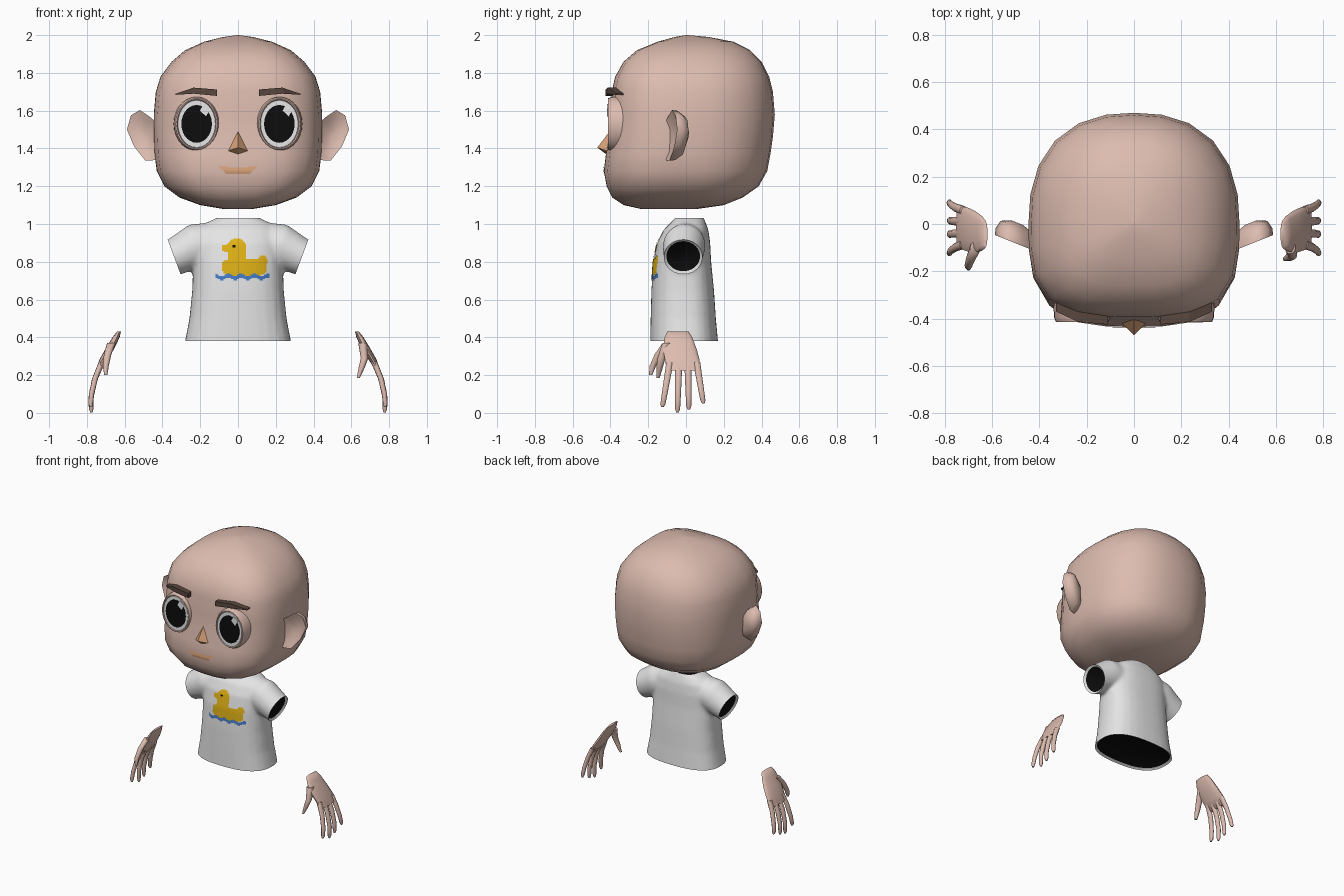
import bpy, bmesh, math
from mathutils import Vector
from mathutils.bvhtree import BVHTree

if "Cube" in bpy.data.objects:
    bpy.data.objects.remove(bpy.data.objects["Cube"])


def material(name, rgb):
    m = bpy.data.materials.new(name)
    m.diffuse_color = (*rgb, 1)
    m.use_nodes = True
    m.node_tree.nodes["Principled BSDF"].inputs["Base Color"].default_value = m.diffuse_color
    return m


skin = material("skin", (0.72, 0.50, 0.43))
cloth = material("shirt_white", (0.78, 0.78, 0.78))
eye_white = material("eye_white", (0.85, 0.85, 0.85))
black = material("black", (0.004, 0.004, 0.004))
brown = material("brow_brown", (0.10, 0.062, 0.048))
tan = material("nose_tan", (0.68, 0.36, 0.19))
yellow = material("duck_yellow", (0.74, 0.44, 0.008))
blue = material("water_blue", (0.06, 0.20, 0.56))


def finish(name, bm, mats, angle=50):
    me = bpy.data.meshes.new(name)
    bm.to_mesh(me)
    bm.free()
    for m in mats:
        me.materials.append(m)
    if angle:
        me.shade_smooth()
        me.set_sharp_from_angle(angle=math.radians(angle))
    ob = bpy.data.objects.new(name, me)
    bpy.context.collection.objects.link(ob)
    return ob


def loft(name, tubes, mat, angle=50):
    """Skin each list of rings into a closed capped tube."""
    bm = bmesh.new()
    for rings in tubes:
        rows = [[bm.verts.new(p) for p in r] for r in rings]
        n = len(rows[0])
        for a, b in zip(rows, rows[1:]):
            for i in range(n):
                j = (i + 1) % n
                bm.faces.new((a[i], a[j], b[j], b[i]))
        bm.faces.new(rows[0])
        bm.faces.new(rows[-1])
    bmesh.ops.recalc_face_normals(bm, faces=bm.faces)
    return finish(name, bm, [mat], angle)


def ring(cx, z, w, yf, yb, nf=2, nb=2, count=24, cy=0.0):
    """Horizontal superellipse with separate front and back depth."""
    pts = []
    for i in range(count):
        a = 2 * math.pi * i / count
        c, s = math.cos(a), math.sin(a)
        n = nf if s < 0 else nb
        k = (abs(c) ** n + abs(s) ** n) ** (-1 / n)
        pts.append((cx + w * c * k, cy + s * k * (cy - yf if s < 0 else yb - cy), z))
    return pts


def oval(cx, cz, y, rx, rz, count=28):
    return [(cx + rx * math.cos(2 * math.pi * i / count), y,
             cz + rz * math.sin(2 * math.pi * i / count)) for i in range(count)]


def surface(ob):
    deps = bpy.context.evaluated_depsgraph_get()
    return BVHTree.FromObject(ob, deps)


def decal(name, tree, mats, rule, x0, x1, z0, z1, step):
    """Thin patch of small cells laid on a front surface; rule picks the colour."""
    bm = bmesh.new()
    verts = {}

    def vert(i, k):
        if (i, k) not in verts:
            p = tree.ray_cast(Vector((x0 + i * step, -2, z0 + k * step)), Vector((0, 1, 0)))[0]
            verts[i, k] = bm.verts.new((p.x, p.y - 0.004, p.z))
        return verts[i, k]

    for i in range(round((x1 - x0) / step)):
        for k in range(round((z1 - z0) / step)):
            m = rule(x0 + (i + 0.5) * step, z0 + (k + 0.5) * step)
            if m is not None:
                f = bm.faces.new((vert(i, k), vert(i + 1, k), vert(i + 1, k + 1), vert(i, k + 1)))
                f.material_index = m
    return finish(name, bm, mats)


# Head
head_rows = [(1.08, .08, -.24, .06), (1.10, .20, -.33, .20), (1.14, .31, -.39, .30),
             (1.20, .39, -.42, .385), (1.28, .43, -.435, .43), (1.37, .442, -.424, .447),
             (1.46, .446, -.408, .46), (1.58, .446, -.395, .47), (1.70, .435, -.393, .46),
             (1.78, .41, -.375, .44), (1.86, .35, -.33, .40), (1.92, .28, -.26, .34),
             (1.965, .18, -.15, .25), (1.99, .08, -.06, .12), (2.0, .005, 0, .01)]
head = loft("head", [[ring(0, z, w, f, b, 3.3, 2.4, cy=(0 if w > .1 else (f + b) / 2))
                      for z, w, f, b in head_rows]], skin, 80)

# Ears, eyes and brows on both sides
ear_outline = [(.41, 1.34), (.49, 1.335), (.55, 1.41), (.588, 1.5), (.567, 1.575),
               (.52, 1.603), (.47, 1.57), (.41, 1.52)]
for s, side in ((-1, "left"), (1, "right")):
    ear = []
    for k, dy in ((.25, .03), (.7, .015), (1, 0), (.97, .03), (.75, .07), (.3, .09)):
        row = []
        for px, pz in ear_outline:
            x, z = .49 + (px - .49) * k, 1.47 + (pz - 1.47) * k
            row.append((s * x, -.11 + (x - .43) * .4 + dy, z))
        ear.append(row)
    loft(side + "_ear", [ear], skin, 70)

    ex = s * .219
    loft(side + "_eye_rim", [[oval(ex, 1.53, y, rx, rz) for y, rx, rz in (
        (-.33, .122, .145), (-.395, .119, .143), (-.414, .111, .135), (-.414, .104, .13),
        (-.406, .10, .126))]], skin)
    loft(side + "_eye_white", [[oval(ex, 1.53, -.40, .102, .128),
                                oval(ex, 1.53, -.411, .099, .125)]], eye_white)
    loft(side + "_pupil", [[oval(ex, 1.53, y, .081, .10) for y in (-.409, -.414)]], black)
    loft(side + "_eye_glint", [[[(ex + .042 + dx, y, 1.605 + dz) for dx, dz in
                                 ((-.025, -.005), (.008, -.035), (.03, .005), (-.005, .03))]
                                for y in (-.412, -.417)]], eye_white, 0)
    brow = [[(s * x, y, lo), (s * x, y + .06, lo), (s * x, y + .06, hi), (s * x, y, hi)]
            for x, lo, hi, y in ((.11, 1.678, 1.712, -.425), (.235, 1.69, 1.722, -.414),
                                 (.33, 1.684, 1.69, -.37))]
    loft(side + "_brow", [brow], brown, 0)

# Nose: faceted pyramid
bm = bmesh.new()
tip, top, low, lft, rgt = [bm.verts.new(p) for p in (
    (0, -.47, 1.405), (0, -.40, 1.495), (0, -.41, 1.36), (-.066, -.405, 1.382), (.066, -.405, 1.382))]
for f in ((tip, top, lft), (tip, rgt, top), (tip, lft, low), (tip, low, rgt), (top, rgt, low, lft)):
    bm.faces.new(f)
bmesh.ops.recalc_face_normals(bm, faces=bm.faces)
finish("nose", bm, [tan], 0)

# Mouth
decal("mouth", surface(head), [tan],
      lambda x, z: 0 if z > 1.265 + max(0, abs(x) - .065) * 1.1 and
      z < 1.298 + .08 * abs(x) else None, -.1, .1, 1.26, 1.31, .005)

# Shirt: torso and sleeves fused, then trimmed at the openings
torso = [ring(0, z, w, f, b, 2.6, 2.6, 32) for z, w, f, b in (
    (.34, .287, -.192, .172), (.38, .28, -.189, .169), (.50, .257, -.187, .158),
    (.65, .242, -.183, .148), (.80, .237, -.173, .133), (.90, .235, -.153, .128),
    (.97, .21, -.118, .118), (1.01, .16, -.078, .103), (1.045, .085, -.045, .088))]
parts = [torso]
for s in (-1, 1):
    sleeve = []
    for cx, cy, cz, ry, ru in ((.08, 0, .90, .10, .12), (.22, -.01, .885, .113, .118),
                               (.338, -.015, .825, .103, .098), (.40, -.015, .80, .10, .095)):
        sleeve.append([(s * (cx + .35 * ru * math.sin(t)), cy + ry * math.cos(t),
                        cz + .94 * ru * math.sin(t))
                       for t in [2 * math.pi * i / 24 for i in range(24)]])
    parts.append(sleeve)
shirt = loft("shirt", parts, cloth)
rm = shirt.modifiers.new("fuse", 'REMESH')
rm.mode, rm.voxel_size = 'VOXEL', .012
sm = shirt.modifiers.new("soften", 'SMOOTH')
sm.factor, sm.iterations = .5, 6
bm = bmesh.new()
bm.from_object(shirt, bpy.context.evaluated_depsgraph_get())
bpy.data.objects.remove(shirt)
for co, no, zmin in (((0, 0, .38), (0, 0, -1), -1), ((0, 0, 1.032), (0, 0, 1), .9),
                     ((.338, 0, .825), (.94, 0, -.35), .67), ((-.338, 0, .825), (-.94, 0, -.35), .67)):
    faces = [f for f in bm.faces if f.calc_center_median().z > zmin]
    geom = list({e for f in faces for e in list(f.edges) + list(f.verts)}) + faces
    bmesh.ops.bisect_plane(bm, geom=geom, plane_co=co, plane_no=no, clear_outer=True)
    rim = [e for e in bm.edges if e.is_boundary]
    caps = bmesh.ops.holes_fill(bm, edges=rim, sides=0)["faces"]
    bmesh.ops.recalc_face_normals(bm, faces=bm.faces)
    bmesh.ops.inset_individual(bm, faces=caps, thickness=.013, depth=-.012, use_even_offset=False)
    for f in caps:
        f.material_index = 1
shirt = finish("shirt", bm, [cloth, black], 45)


# Duck print on the chest
def duck(x, z):
    if abs(z - .72 - .006 * math.sin(x * 90)) < .011 and -.12 < x < .165:
        return 1
    if math.hypot(x + .02, z - .882) < .008:
        return 2
    in_head = math.hypot(x + .008, z - .872) < .052
    beak = -.082 < x < -.03 and abs(z - .872) < .015 + (x + .082) * .2
    neck = -.055 < x < .045 and .78 < z < .86
    body = ((x - .035) / .118) ** 4 + ((z - .772) / .046) ** 4 < 1
    tail = math.hypot((x - .13) / .025, (z - .805) / .03) < 1
    return 0 if z > .725 and (in_head or beak or neck or body or tail) else None


decal("duck_print", surface(shirt), [yellow, blue, black], duck, -.126, .168, .702, .93, .006)

# Hands
arc = [(.43, .63), (.35, .672), (.25, .732), (.15, .768), (.06, .781), (0, .776)]


def hand_x(z):
    for (z0, a), (z1, b) in zip(arc, arc[1:]):
        if z >= z1:
            return a + (b - a) * (z0 - z) / (z0 - z1)
    return arc[-1][1]


def blob(x, y, z, rx, ry, count=10):
    return ring(x, z, rx, y - ry, y + ry, count=count, cy=y)


thumbs = {-1: ((.67, -.10, .37), (.69, -.145, .31), (.70, -.175, .25), (.70, -.188, .20)),
          1: ((.66, -.10, .37), (.67, -.13, .29), (.655, -.14, .24), (.637, -.148, .185))}
for s, side in ((-1, "left"), (1, "right")):
    tubes = [[blob(s * hand_x(z), (a + b) / 2, z, t, (b - a) / 2, 14) for z, t, a, b in (
        (.432, .010, -.10, .015), (.40, .019, -.115, .035), (.34, .023, -.125, .058),
        (.28, .021, -.113, .075), (.225, .012, -.105, .075))]]
    for y0, y1, zt in ((-.085, -.125, .03), (-.038, -.045, .002), (.01, .015, .018), (.056, .092, .05)):
        finger = []
        for t, r in ((0, .02), (.35, .018), (.7, .016), (.93, .014), (1, .007)):
            z = .27 + (zt - .27) * t
            finger.append(blob(s * hand_x(z), y0 + (y1 - y0) * t, z, r * .85, r))
        tubes.append(finger)
    path = list(thumbs[s])
    tubes.append([blob(s * x, y, z, r * .9, r)
                  for (x, y, z), r in zip(path, (.026, .022, .018, .009))])
    loft(side + "_hand", tubes, skin, 60)
